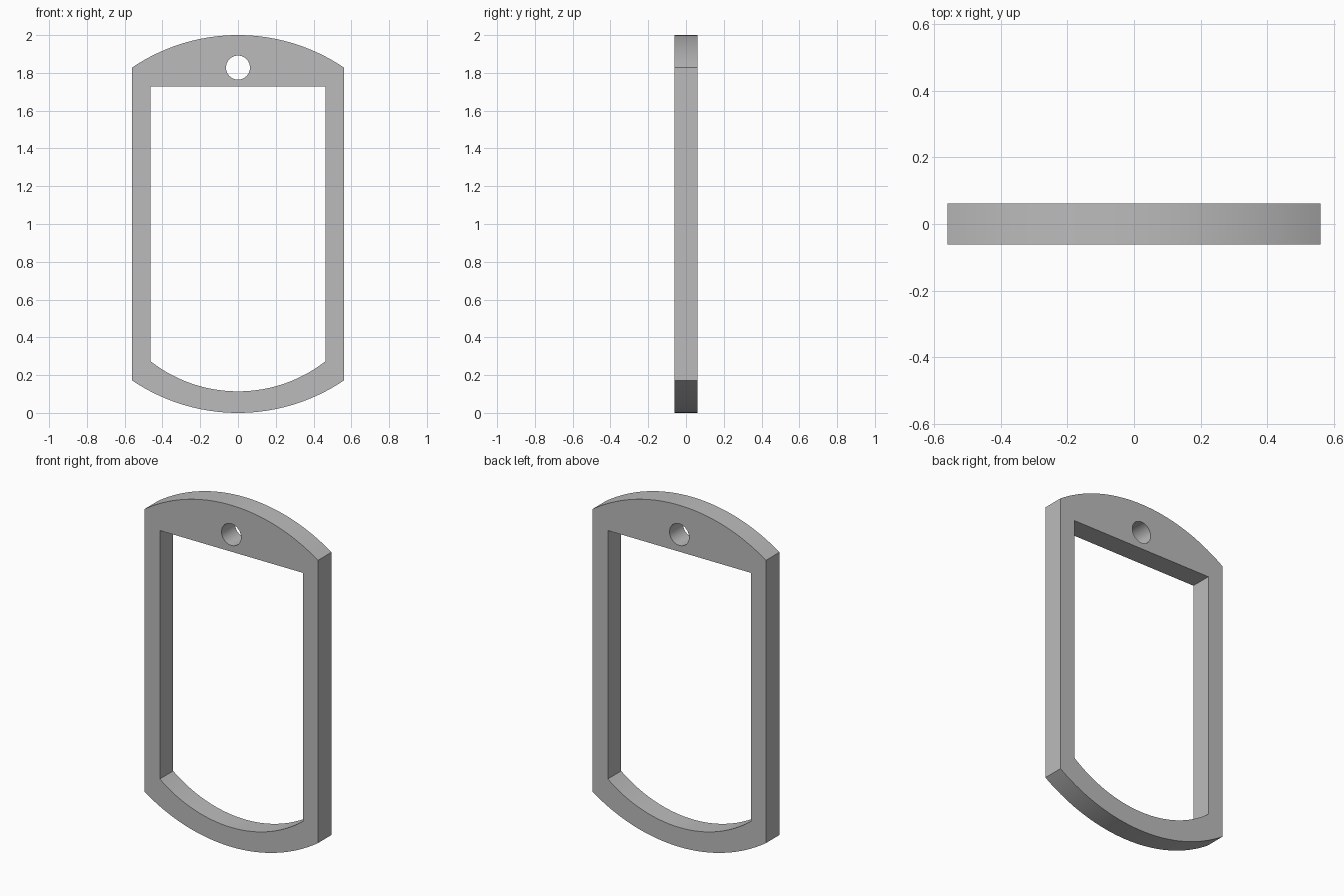
import bpy, bmesh, math

cube = bpy.data.objects.get("Cube")
if cube:
    bpy.data.objects.remove(cube, do_unlink=True)

HALF_DEPTH = 0.062


def arc(half_width, radius, apex_z, side, steps=48):
    """Arc through the apex; side=1 bulges up (left to right reversed), -1 bulges down."""
    limit = math.asin(half_width / radius)
    centre_z = apex_z - side * radius
    points = []
    for i in range(steps + 1):
        a = limit * (1 - 2 * i / steps) * side
        points.append((radius * math.sin(a), centre_z + side * radius * math.cos(a)))
    return points


# Outlines in the xz plane
outer = arc(0.5615, 1.0, 2.0, 1) + arc(0.5615, 1.0, 0.0, -1)
window = arc(0.463, 0.752, 0.114, -1) + [(0.463, 1.728), (-0.463, 1.728)]
hole = [(0.0635 * math.cos(math.tau * i / 48), 1.828 + 0.0635 * math.sin(math.tau * i / 48))
        for i in range(48)]

# Fill the plate between the outlines, then extrude it through the depth
bm = bmesh.new()
edges = []
for loop in (outer, window, hole):
    verts = [bm.verts.new((x, -HALF_DEPTH, z)) for x, z in loop]
    edges += [bm.edges.new((v, verts[i - 1])) for i, v in enumerate(verts)]
bmesh.ops.triangle_fill(bm, edges=edges, use_beauty=True, normal=(0, -1, 0))
result = bmesh.ops.extrude_face_region(bm, geom=bm.faces[:], use_keep_orig=True)
moved = [g for g in result["geom"] if isinstance(g, bmesh.types.BMVert)]
bmesh.ops.translate(bm, verts=moved, vec=(0, 2 * HALF_DEPTH, 0))
bmesh.ops.recalc_face_normals(bm, faces=bm.faces[:])

mesh = bpy.data.meshes.new("tag_frame")
bm.to_mesh(mesh)
bm.free()
frame = bpy.data.objects.new("tag_frame", mesh)
bpy.context.collection.objects.link(frame)

# Plain grey material
grey = bpy.data.materials.new("plain grey")
grey.use_nodes = True
colour = (0.5, 0.5, 0.5, 1)
grey.diffuse_color = colour
grey.node_tree.nodes["Principled BSDF"].inputs["Base Color"].default_value = colour
mesh.materials.append(grey)

# Smooth arcs and hole wall, keeping the rims sharp
bpy.ops.object.select_all(action='DESELECT')
frame.select_set(True)
bpy.context.view_layer.objects.active = frame
bpy.ops.object.shade_smooth_by_angle(angle=math.radians(30))
